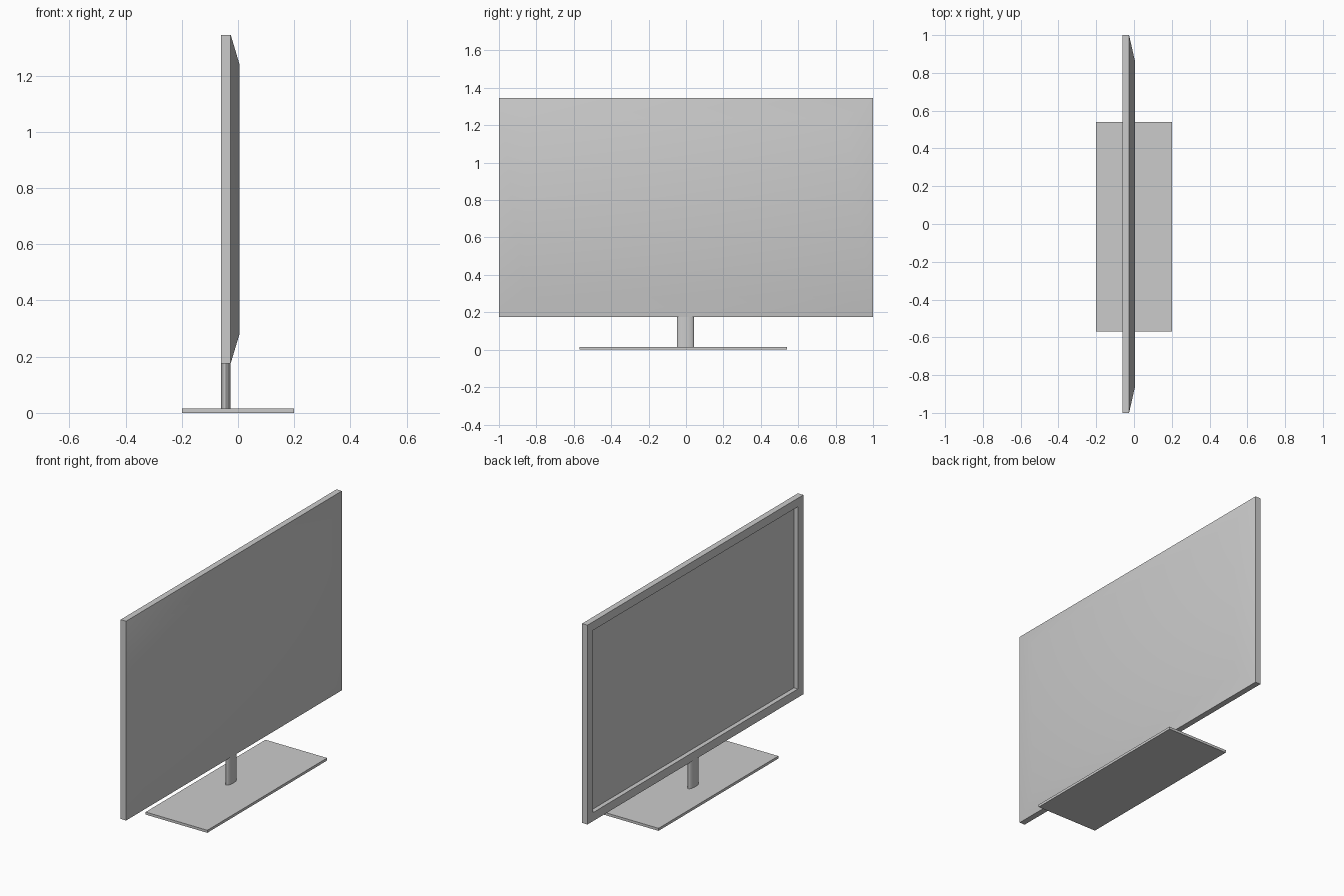
import bpy, bmesh
from mathutils import Matrix, Vector

if "Cube" in bpy.data.objects:
    bpy.data.objects.remove(bpy.data.objects["Cube"])

Z0, Z1 = 0.176, 1.345            # panel bottom and top


def finish(name, bm):
    bmesh.ops.recalc_face_normals(bm, faces=bm.faces)
    mesh = bpy.data.meshes.new(name)
    bm.to_mesh(mesh)
    bm.free()
    obj = bpy.data.objects.new(name, mesh)
    bpy.context.collection.objects.link(obj)
    return obj


def smooth(obj):
    bpy.ops.object.select_all(action='DESELECT')
    obj.select_set(True)
    bpy.context.view_layer.objects.active = obj
    bpy.ops.object.shade_smooth_by_angle(angle=0.52)


# Screen panel: rectangular rings from recessed display to tapered back
def screen_panel():
    bm = bmesh.new()
    b = 0.05                      # bezel width
    sections = [                  # x, y inset, z inset
        (-0.035, b, b),           # display surface
        (-0.061, b, b),           # inner bezel edge
        (-0.061, 0, 0),           # outer bezel edge
        (-0.026, 0, 0),           # back of frame
        (0.006, 0.142, 0.107),    # raised back cover
    ]
    rings = []
    for x, iy, iz in sections:
        y, lo, hi = 1 - iy, Z0 + iz, Z1 - iz
        rings.append([bm.verts.new((x, *p))
                      for p in ((-y, lo), (y, lo), (y, hi), (-y, hi))])
    for r, s in zip(rings, rings[1:]):
        for i in range(4):
            j = (i + 1) % 4
            bm.faces.new((r[i], r[j], s[j], s[i]))
    bm.faces.new(rings[0])
    bm.faces.new(rings[-1])
    return finish("screen_panel", bm)


# Stand neck: upright with an elliptical section
def stand_neck():
    bm = bmesh.new()
    lo, hi = 0.01, Z0 + 0.004
    bmesh.ops.create_cone(bm, cap_ends=True, segments=32,
                          radius1=1, radius2=1, depth=1)
    bm.transform(Matrix.Translation((-0.0435, -0.003, (lo + hi) / 2))
                 @ Matrix.Diagonal(Vector((0.0165, 0.045, hi - lo, 1))))
    return finish("stand_neck", bm)


# Stand base: thin flat plate
def stand_base():
    bm = bmesh.new()
    bmesh.ops.create_cube(bm, size=1)
    bm.transform(Matrix.Translation((0, -0.015, 0.0075))
                 @ Matrix.Diagonal(Vector((0.4, 1.11, 0.015, 1))))
    return finish("stand_base", bm)


smooth(screen_panel())
smooth(stand_neck())
stand_base()
